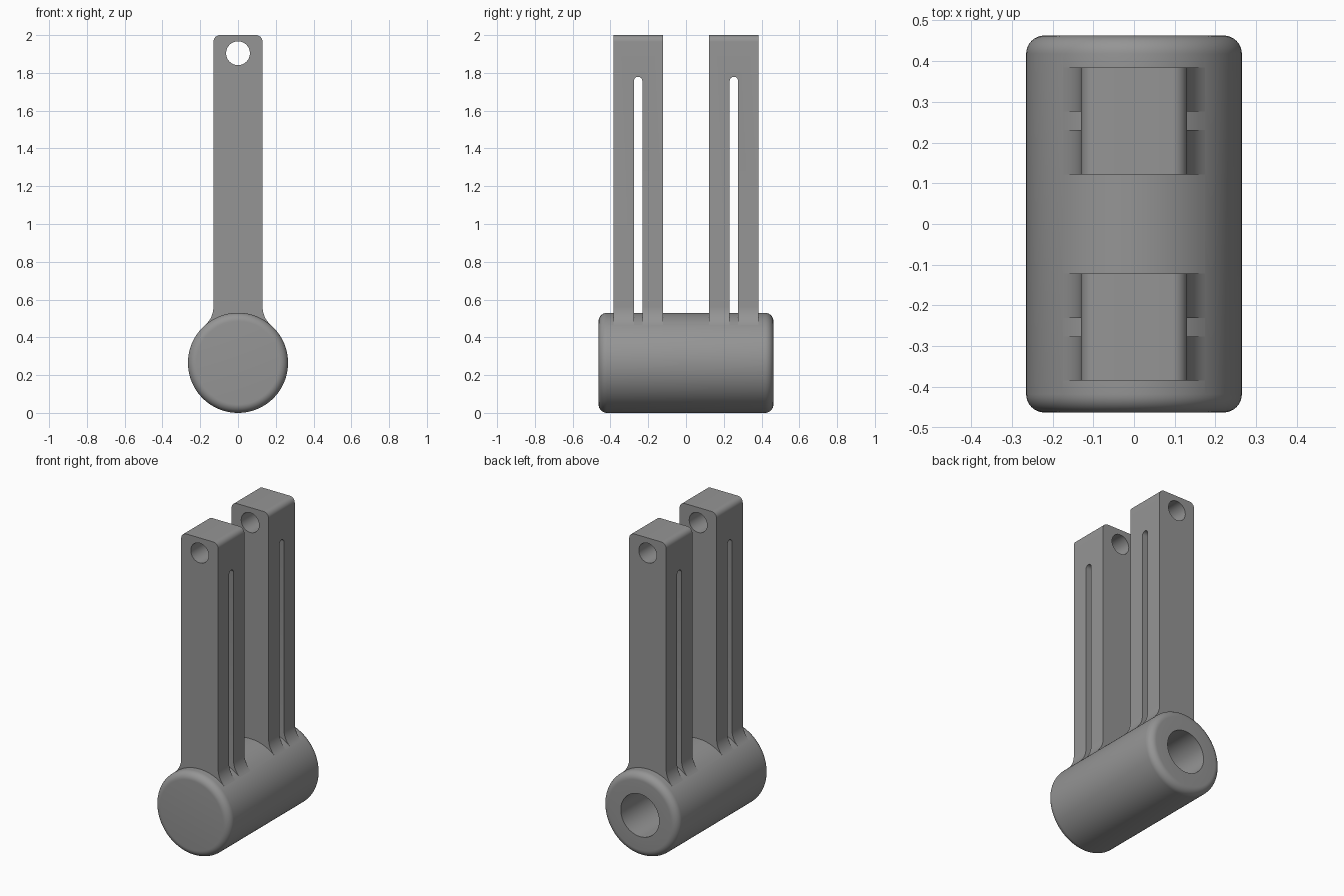
import bpy, bmesh, math
from mathutils import Matrix

if "Cube" in bpy.data.objects:
    bpy.data.objects.remove(bpy.data.objects["Cube"])

R, HALF, FIL = 0.265, 0.463, 0.045       # barrel radius, half length, edge rounding
BORE, BORE_END = 0.135, -0.33            # blind bore radius and floor
ARM_W, ARM_Y, ARM_T = 0.13, 0.2535, 0.1315  # arm half width, centre, half thickness

grey = bpy.data.materials.new("mid_grey")
grey.diffuse_color = (0.3, 0.3, 0.3, 1)
grey.use_nodes = True
grey.node_tree.nodes["Principled BSDF"].inputs["Base Color"].default_value = grey.diffuse_color


def finish(name, bm):
    bmesh.ops.remove_doubles(bm, verts=bm.verts, dist=1e-5)
    bmesh.ops.recalc_face_normals(bm, faces=bm.faces)
    me = bpy.data.meshes.new(name)
    bm.to_mesh(me)
    bm.free()
    me.materials.append(grey)
    ob = bpy.data.objects.new(name, me)
    bpy.context.collection.objects.link(ob)
    return ob


def arc(cx, cy, r, a0, a1, n):
    return [(cx + r * math.cos(math.radians(a0 + (a1 - a0) * i / n)),
             cy + r * math.sin(math.radians(a0 + (a1 - a0) * i / n))) for i in range(n + 1)]


def prism(name, points, start, end, axis):
    """Extrude a profile: (x, z) along y, or (y, z) along x."""
    bm = bmesh.new()
    place = (lambda p: (p[0], start, p[1])) if axis == "y" else (lambda p: (start, p[0], p[1]))
    face = bm.faces.new([bm.verts.new(place(p)) for p in points])
    out = bmesh.ops.extrude_face_region(bm, geom=[face])
    d = end - start
    bmesh.ops.translate(bm, verts=[v for v in out["geom"] if isinstance(v, bmesh.types.BMVert)],
                        vec=(0, d, 0) if axis == "y" else (d, 0, 0))
    return finish(name, bm)


def boolean(target, tool, operation):
    m = target.modifiers.new("bool", "BOOLEAN")
    m.operation, m.object, m.solver = operation, tool, "EXACT"
    bpy.context.view_layer.objects.active = target
    bpy.ops.object.modifier_apply(modifier=m.name)
    bpy.data.objects.remove(tool)


# Barrel: revolved profile (radius, y) with rounded rims and a blind bore at the back
profile = [(0, -HALF)] + arc(R - FIL, -HALF + FIL, FIL, -90, 0, 8)
profile += arc(R - FIL, HALF - FIL, FIL, 0, 90, 8)
profile += [(BORE, HALF), (BORE, BORE_END), (0, BORE_END)]
bm = bmesh.new()
vs = [bm.verts.new((r, y, R)) for r, y in profile]
es = [bm.edges.new(pair) for pair in zip(vs, vs[1:])]
bmesh.ops.spin(bm, geom=vs + es, cent=(0, 0, R), axis=(0, 1, 0),
               angle=math.tau, steps=96, use_duplicate=False)
barrel = finish("barrel_with_arms", bm)

# Arm profile: rounded top, and a flared foot tangent to the barrel
fr = 0.13
fx = ARM_W + fr
dz = math.sqrt((R + fr) ** 2 - fx ** 2)
foot_angle = 180 + math.degrees(math.atan2(dz, fx))
half = [(0.15, 0.43)] + arc(fx, R + dz, fr, foot_angle, 180, 10)
half += arc(ARM_W - 0.035, 2 - 0.035, 0.035, 0, 90, 8)
arm_profile = half + [(-x, z) for x, z in reversed(half)]

for side, label in ((-1, "front"), (1, "back")):
    c = side * ARM_Y
    arm = prism(label + "_arm", arm_profile, c - ARM_T, c + ARM_T, "y")
    # Pin hole near the top
    hole = prism("hole_cutter", arc(0, 1.904, 0.063, 0, 352.5, 47), c - 0.3, c + 0.3, "y")
    boolean(arm, hole, "DIFFERENCE")
    # Long slot through the arm, down to the barrel
    slot_points = [(c - 0.0225, 0.3)] + [(c + 0.0225, 0.3)] + arc(c, 1.757, 0.0225, 0, 180, 8)
    slot = prism("slot_cutter", slot_points, -0.4, 0.4, "x")
    boolean(arm, slot, "DIFFERENCE")
    boolean(barrel, arm, "UNION")

# Smooth curves, crisp edges
bpy.ops.object.select_all(action="DESELECT")
barrel.select_set(True)
bpy.context.view_layer.objects.active = barrel
bpy.ops.object.shade_smooth_by_angle(angle=math.radians(30))
